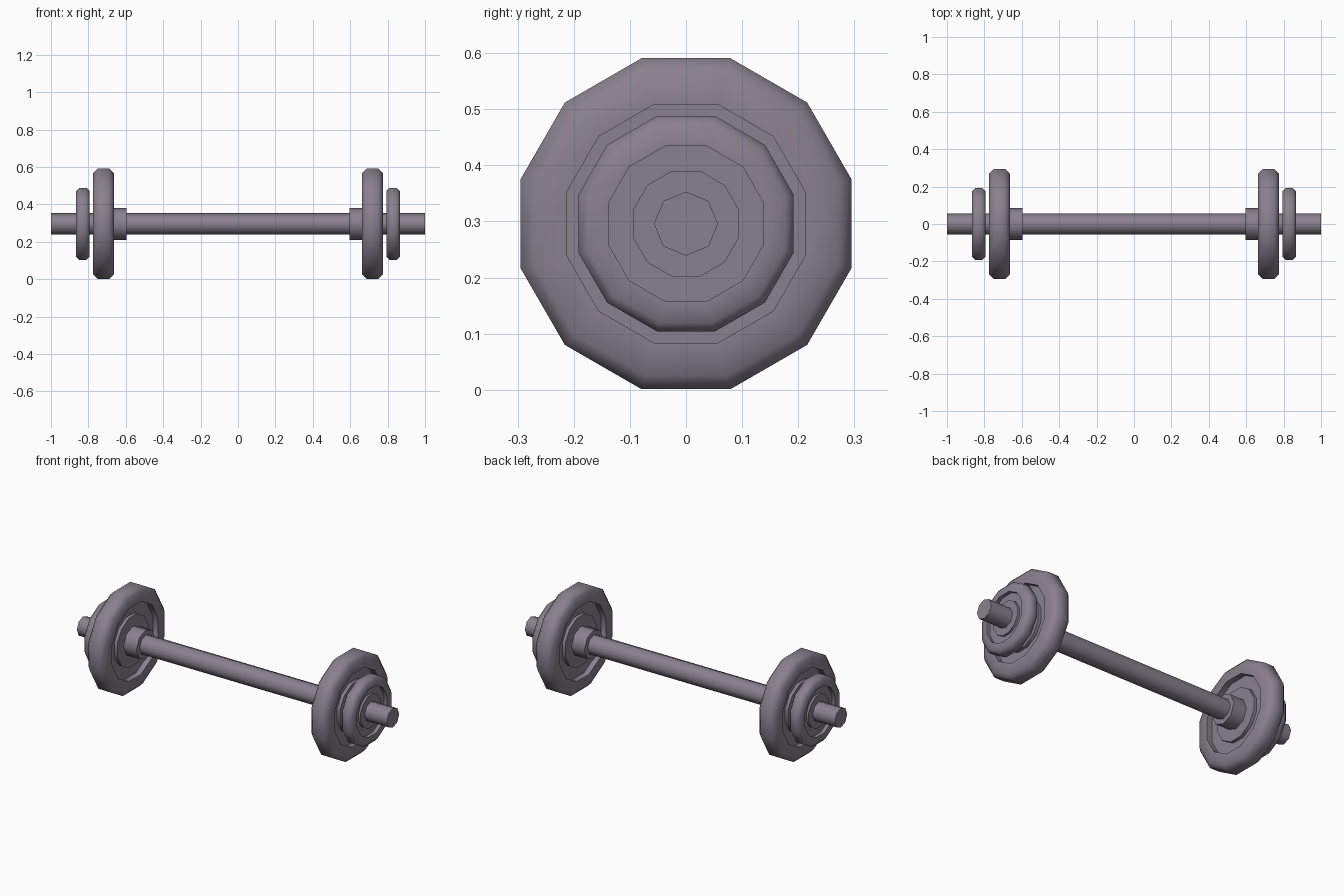
import bpy, math

cube = bpy.data.objects.get("Cube")
if cube:
    bpy.data.objects.remove(cube, do_unlink=True)

AXIS_Z = 0.296

metal = bpy.data.materials.new("grey_metal")
metal.use_nodes = True
colour = (0.25, 0.22, 0.27, 1)
metal.diffuse_color = colour
metal.node_tree.nodes["Principled BSDF"].inputs["Base Color"].default_value = colour


def lathe(name, profile, sides, turn=0.0):
    """Spin (x, radius) points around the bar axis; end rings become caps."""
    verts, faces = [], []
    for x, r in profile:
        for i in range(sides):
            a = turn + math.tau * i / sides
            verts.append((x, r * math.sin(a), AXIS_Z + r * math.cos(a)))
    for k in range(len(profile) - 1):
        for i in range(sides):
            j = (i + 1) % sides
            a, b = k * sides, (k + 1) * sides
            faces.append((a + i, a + j, b + j, b + i))
    faces.append(tuple(reversed(range(sides))))
    faces.append(tuple(range(len(verts) - sides, len(verts))))
    mesh = bpy.data.meshes.new(name)
    mesh.from_pydata(verts, [], faces)
    mesh.materials.append(metal)
    obj = bpy.data.objects.new(name, mesh)
    bpy.context.collection.objects.link(obj)
    bpy.ops.object.select_all(action="DESELECT")
    obj.select_set(True)
    bpy.context.view_layer.objects.active = obj
    bpy.ops.object.shade_smooth_by_angle(angle=math.radians(60))
    return obj


def plate(name, centre, half, apothem, chamfer):
    """Twelve-sided disc with chamfered rim, recessed web and raised hub."""
    web, hub = half * 0.4, half * 0.75
    side = [(hub, 0.49), (web, 0.49), (web, 0.72), (half, 0.72)]
    side = [(x, r * apothem) for x, r in side]
    side += [(half, apothem - chamfer), (half - chamfer, apothem)]
    profile = [(-x, r) for x, r in side] + [(x, r) for x, r in reversed(side)]
    grow = 1 / math.cos(math.pi / 12)
    lathe(name, [(centre + x, r * grow) for x, r in profile], 12, math.pi / 12)


# Bar along the whole length
lathe("bar", [(-1, 0.057), (1, 0.057)], 8)

# Collars and weight plates on both ends
for label, s in (("left", 1), ("right", -1)):
    ends = sorted((s * 0.595, s * 0.70))
    lathe(label + "_collar", [(x, 0.086) for x in ends], 8)
    plate(label + "_large_plate", s * 0.719, 0.055, 0.295, 0.024)
    plate(label + "_small_plate", s * 0.830, 0.036, 0.192, 0.016)
